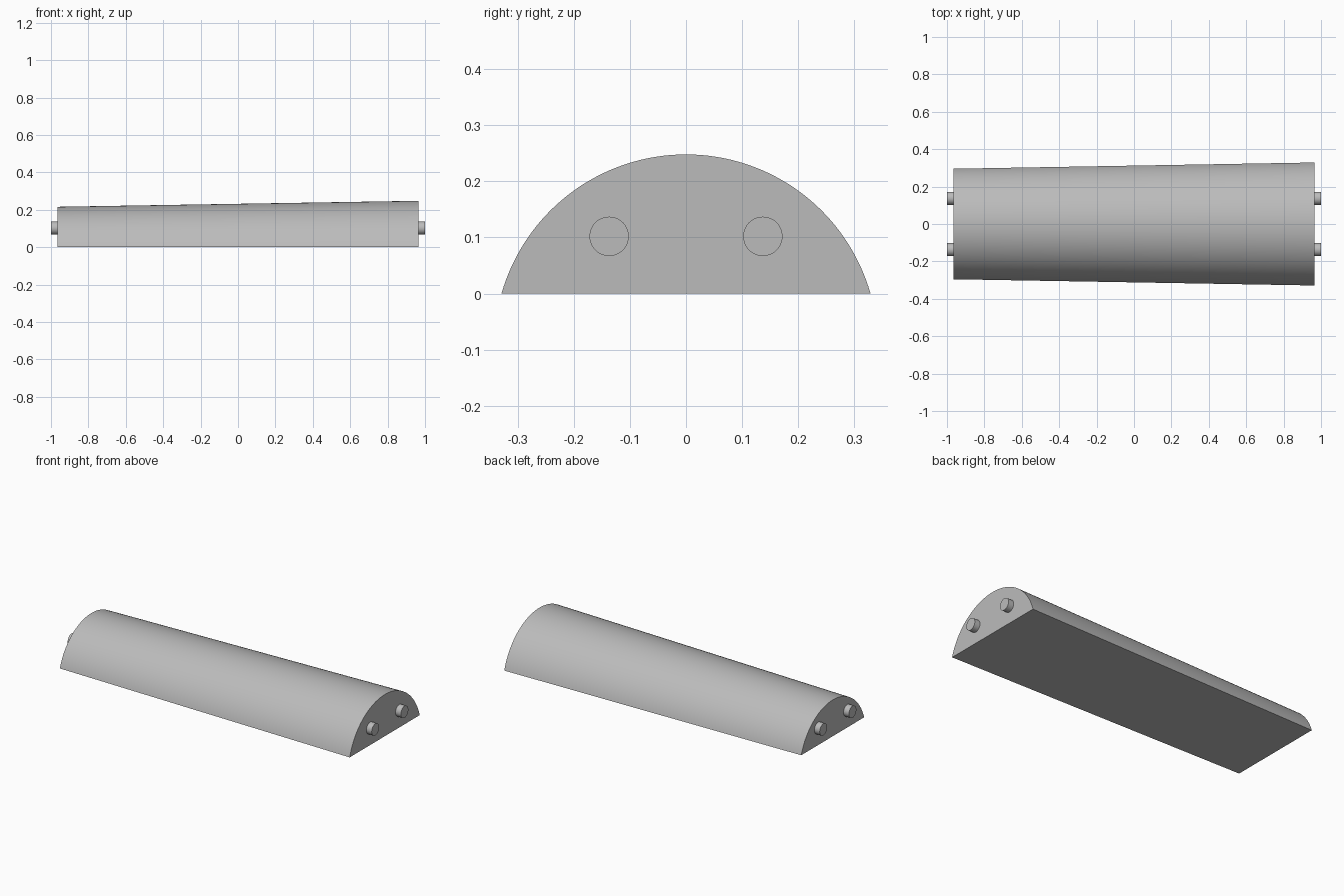
import bpy, bmesh, math

if "Cube" in bpy.data.objects:
    bpy.data.objects.remove(bpy.data.objects["Cube"])

grey = bpy.data.materials.new("light_grey")
grey.diffuse_color = (0.5, 0.5, 0.5, 1)
grey.use_nodes = True
grey.node_tree.nodes["Principled BSDF"].inputs["Base Color"].default_value = grey.diffuse_color

END = 0.965      # half length of the body
AXIS_Z = -0.094  # height of the cone axis, below the flat base
SEGMENTS = 64


def finish(bm, name):
    bmesh.ops.recalc_face_normals(bm, faces=bm.faces)
    mesh = bpy.data.meshes.new(name)
    bm.to_mesh(mesh)
    bm.free()
    obj = bpy.data.objects.new(name, mesh)
    bpy.context.collection.objects.link(obj)
    mesh.materials.append(grey)
    bpy.ops.object.select_all(action='DESELECT')
    obj.select_set(True)
    bpy.context.view_layer.objects.active = obj
    bpy.ops.object.shade_smooth_by_angle(angle=math.radians(30))
    return obj


def arc(bm, x, radius):
    """Circular segment standing on z = 0."""
    start = math.asin(-AXIS_Z / radius)
    verts = []
    for i in range(SEGMENTS + 1):
        a = start + (math.pi - 2 * start) * i / SEGMENTS
        z = max(0.0, AXIS_Z + radius * math.sin(a))
        verts.append(bm.verts.new((x, radius * math.cos(a), z)))
    return verts


# Tapered half-round body with a flat base
bm = bmesh.new()
left, right = arc(bm, -END, 0.31), arc(bm, END, 0.342)
for i in range(SEGMENTS):
    bm.faces.new((left[i], left[i + 1], right[i + 1], right[i]))
bm.faces.new((left[0], right[0], right[-1], left[-1]))
bm.faces.new(left)
bm.faces.new(right)
finish(bm, "body")

# Two round pegs on each end
for side, side_name in ((-1, "left"), (1, "right")):
    for y, row in ((-0.137, "front"), (0.137, "back")):
        bm = bmesh.new()
        bmesh.ops.create_cone(bm, cap_ends=True, segments=48, radius1=0.035,
                              radius2=0.035, depth=1 - END)
        peg = finish(bm, f"{side_name}_{row}_peg")
        peg.rotation_euler = (0, math.pi / 2, 0)
        peg.location = (side * (1 + END) / 2, y, 0.102)
